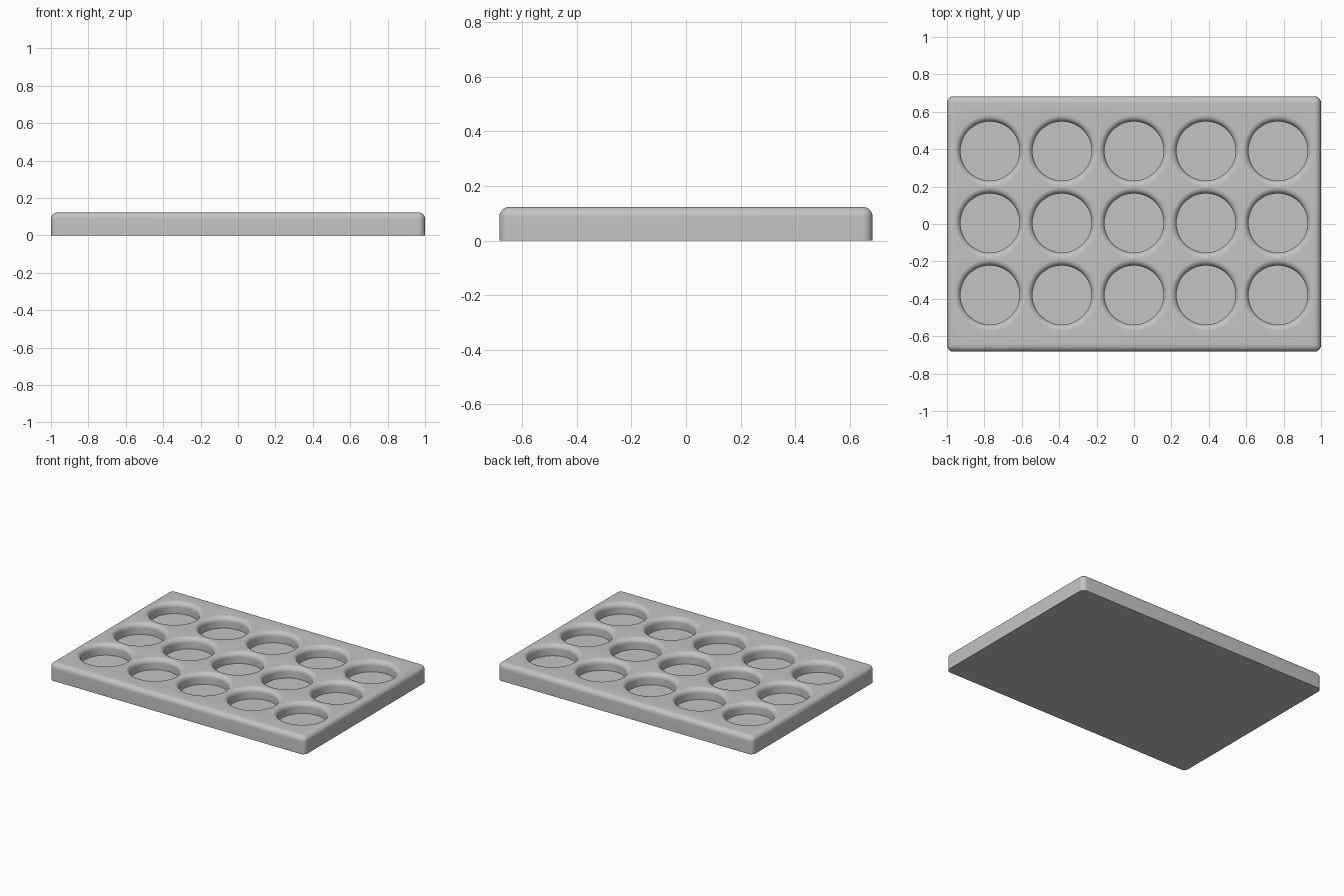
import bpy, bmesh, math
from mathutils import Vector

cube = bpy.data.objects.get("Cube")
if cube:
    bpy.data.objects.remove(cube, do_unlink=True)

LENGTH, WIDTH, HEIGHT = 2.0, 1.366, 0.123
EDGE = 0.036                      # rounding of the outer edges
RADIUS, RIM, FLOOR = 0.158, 0.033, 0.045
PITCH, ROW_SHIFT = 0.385, 0.005
SIDES, RIM_STEPS = 64, 8

grey = bpy.data.materials.new("plain grey")
grey.use_nodes = True
colour = (0.55, 0.55, 0.55, 1)
grey.diffuse_color = colour
grey.node_tree.nodes["Principled BSDF"].inputs["Base Color"].default_value = colour


def add_well(bm, centre, profile):
    """Skin a round well from floor to rim and return its top edges."""
    lower = None
    for radius, z in profile:
        ring = []
        for i in range(SIDES):
            a = math.tau * i / SIDES
            offset = Vector((radius * math.cos(a), radius * math.sin(a), z))
            ring.append(bm.verts.new(centre + offset))
        if lower is None:
            bm.faces.new(ring)
        else:
            for i in range(SIDES):
                j = (i + 1) % SIDES
                bm.faces.new((lower[i], lower[j], ring[j], ring[i]))
        lower = ring
    return [bm.edges.get((ring[i - 1], ring[i])) for i in range(SIDES)]


# Tray block: rounded everywhere except around the flat underside
bm = bmesh.new()
bmesh.ops.create_cube(bm, size=1)
for v in bm.verts:
    v.co = Vector((v.co.x * LENGTH, v.co.y * WIDTH, (v.co.z + 0.5) * HEIGHT))
upper = [e for e in bm.edges if max(v.co.z for v in e.verts) > HEIGHT / 2]
bmesh.ops.bevel(bm, geom=upper, offset=EDGE, offset_type='OFFSET',
                segments=8, profile=0.5, affect='EDGES')

# Open the flat top, keeping its outline
top = max(bm.faces, key=lambda f: f.calc_center_median().z)
outline = list(top.edges)
bmesh.ops.delete(bm, geom=[top], context='FACES_ONLY')

# Well shape: straight wall that flares out in a quarter round at the rim
profile = [(RADIUS, FLOOR)]
for i in range(RIM_STEPS + 1):
    a = math.pi / 2 * i / RIM_STEPS
    profile.append((RADIUS + RIM * (1 - math.cos(a)), HEIGHT - RIM + RIM * math.sin(a)))

# Fifteen wells in a grid
for col in range(-2, 3):
    for row in range(-1, 2):
        outline += add_well(bm, Vector((col * PITCH, row * PITCH + ROW_SHIFT, 0)), profile)

# Close the top surface between the outline and the well rims
bmesh.ops.triangle_fill(bm, edges=outline, use_beauty=True, normal=(0, 0, 1))
bmesh.ops.recalc_face_normals(bm, faces=bm.faces[:])

mesh = bpy.data.meshes.new("tray")
bm.to_mesh(mesh)
bm.free()
mesh.materials.append(grey)
tray = bpy.data.objects.new("tray", mesh)
bpy.context.collection.objects.link(tray)

# Smooth roundings, crisp floor and base edges
for o in bpy.context.selected_objects:
    o.select_set(False)
bpy.context.view_layer.objects.active = tray
tray.select_set(True)
bpy.ops.object.shade_smooth_by_angle(angle=math.radians(35))
